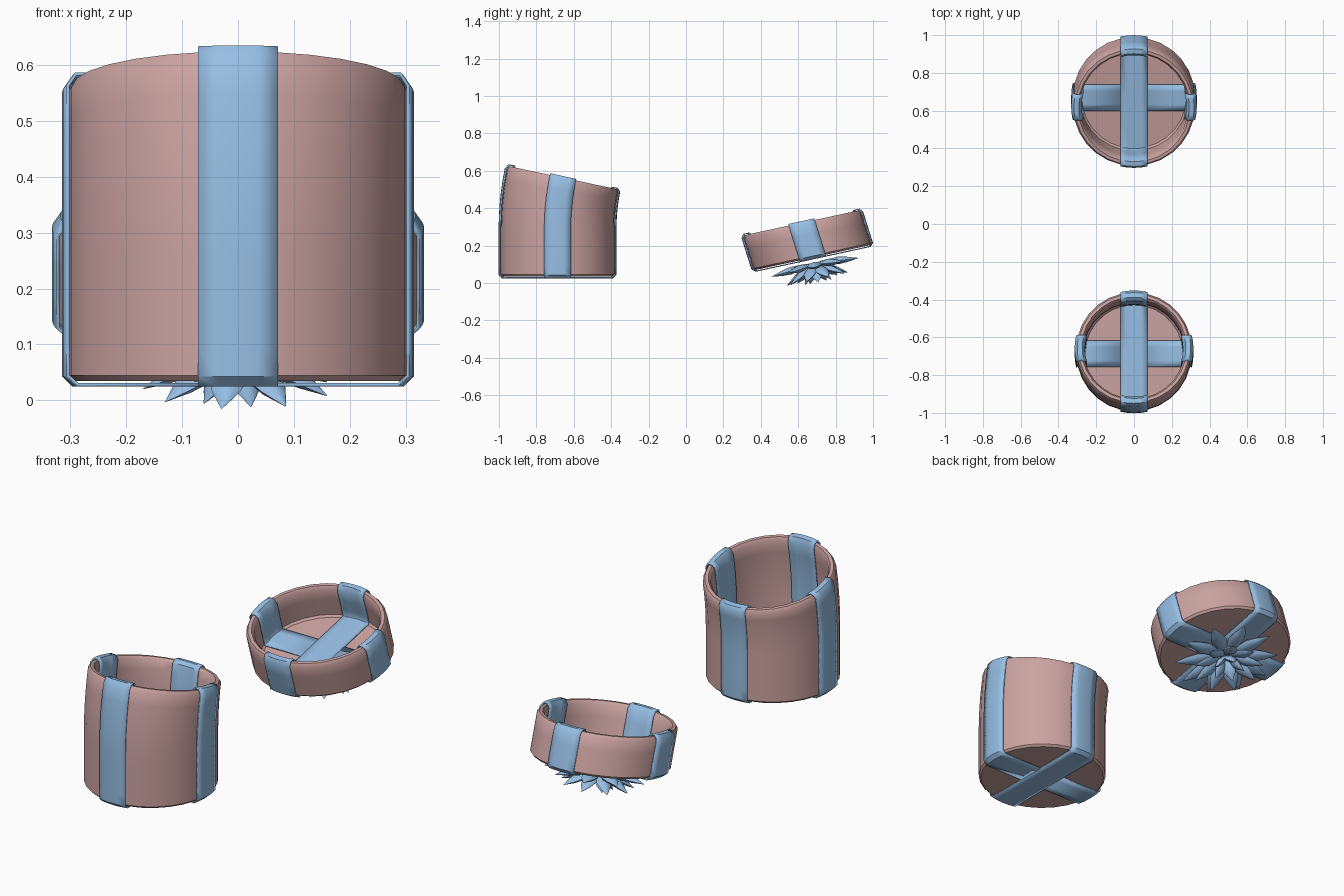
import bpy
import bmesh
from math import sin, cos, pi, sqrt, radians
from mathutils import Vector, Matrix

if "Cube" in bpy.data.objects:
    bpy.data.objects.remove(bpy.data.objects["Cube"])


def material(name, rgb):
    m = bpy.data.materials.new(name)
    m.use_nodes = True
    m.diffuse_color = (*rgb, 1)
    bsdf = m.node_tree.nodes["Principled BSDF"]
    bsdf.inputs["Base Color"].default_value = (*rgb, 1)
    bsdf.inputs["Roughness"].default_value = 0.7
    return m


PINK = material("dusty pink", (0.60, 0.37, 0.36))
BLUE = material("ribbon blue", (0.31, 0.52, 0.78))


def loft(bm, rows, closed):
    """Skin consecutive rows of points with quads."""
    grid = [[bm.verts.new(p) for p in row] for row in rows]
    n = len(grid[0])
    for a, b in zip(grid, grid[1:]):
        for i in range(n if closed else n - 1):
            j = (i + 1) % n
            bm.faces.new((a[i], a[j], b[j], b[i]))


def finish(bm, name, mat, angle=40):
    bmesh.ops.remove_doubles(bm, verts=bm.verts, dist=0.0002)
    bmesh.ops.recalc_face_normals(bm, faces=bm.faces)
    mesh = bpy.data.meshes.new(name)
    bm.to_mesh(mesh)
    bm.free()
    mesh.materials.append(mat)
    ob = bpy.data.objects.new(name, mesh)
    bpy.context.collection.objects.link(ob)
    bpy.ops.object.select_all(action='DESELECT')
    ob.select_set(True)
    bpy.context.view_layer.objects.active = ob
    bpy.ops.object.shade_smooth_by_angle(angle=radians(angle))
    return ob


def tub_profile(radius, height, wall, floor, steps):
    """Outline from the underside centre, over the rim, to the inner floor centre."""
    c = 0.010
    inner = radius - wall
    hs = [c + (height - 2.5 * c) * i / steps for i in range(steps + 1)]
    pts = [(0, 0), (radius - c, 0)]
    pts += [(radius, h) for h in hs]
    pts += [(radius - c, height), (inner + c, height)]
    pts += [(inner, h) for h in reversed(hs) if h > floor + c]
    pts += [(inner, floor + c), (inner - c, floor), (0, floor)]
    return pts


def tub(name, profile, place, sides=28):
    bm = bmesh.new()
    rows = [[place(r * cos(2 * pi * i / sides), r * sin(2 * pi * i / sides), h)
             for i in range(sides)] for r, h in profile]
    loft(bm, rows, True)
    return finish(bm, name, PINK)


def ribbons(name, profile, place, half=0.071, lift=0.007):
    """Four strips hugging the tub inside and out, meeting as a cross."""
    path = [Vector(p) for p in profile]
    lifted = []
    for i, p in enumerate(path):
        t = (path[min(i + 1, len(path) - 1)] - path[max(i - 1, 0)]).normalized()
        lifted.append(p + Vector((t.y, -t.x)) * lift)
    # keep the ends flat over the floors
    lifted[0].x = lifted[-1].x = 0
    bm = bmesh.new()
    for k in range(4):
        start = half if k % 2 else 0
        rows = []
        for r, h in lifted:
            row = []
            for u in (-half, -half / 2, 0, half / 2, half):
                d = max(start, sqrt(max(0, r * r - u * u)))
                q = Matrix.Rotation(k * pi / 2, 2) @ Vector((u, d))
                row.append(place(q.x, q.y, h))
            rows.append(row)
        loft(bm, rows, False)
    ob = finish(bm, name, BLUE)
    solid = ob.modifiers.new("thickness", 'SOLIDIFY')
    solid.thickness = 0.006
    solid.offset = 0
    return ob


# Box body: straight below, its upper half leaning back
def place_body(x, y, h):
    start, length, tilt = 0.25, 0.28, radians(12)
    bend_r = length / tilt
    a = max(0, h - start) / bend_r
    return Vector((x, -0.687 + bend_r - (bend_r - y) * cos(a),
                   0.035 + min(h, start) + (bend_r - y) * sin(a)))


body = tub_profile(0.305, 0.53, 0.036, 0.025, 10)
tub("box_body", body, place_body)
ribbons("box_ribbons", body, place_body)


# Lid: upside down, tilted and slightly sheared
LID_TILT = radians(12.2)


def place_lid(x, y, h):
    return Vector((x, 0.677 + y * cos(LID_TILT) - 0.30 * h,
                   0.136 + y * sin(LID_TILT) + 0.954 * h))


lid = tub_profile(0.323, 0.195, 0.036, 0.02, 3)
tub("lid", lid, place_lid)
ribbons("lid_ribbons", lid, place_lid)

# Bow: rings of pointed loops hanging below the lid
bm = bmesh.new()
frame = Matrix.Translation((0, 0.685, 0.105)) @ Matrix.Rotation(LID_TILT, 4, 'X')
stations = [(0.04, 0.1), (0.3, 0.65), (0.55, 1), (0.75, 0.7), (1, 0.03)]
# count, droop angle, length, half width
for ring, (count, droop, length, width) in enumerate(
        [(10, 5, 0.25, 0.040), (9, 27, 0.19, 0.036), (5, 54, 0.128, 0.032)]):
    for i in range(count):
        turn = 2 * pi * (i + 0.5 * ring) / count
        m = frame @ Matrix.Rotation(turn, 4, 'Z') @ Matrix.Rotation(radians(droop), 4, 'Y')
        rows = [[m @ Vector((length * t, width * s * cos(a), 0.5 * width * s * sin(a)))
                 for a in [2 * pi * j / 8 for j in range(8)]] for t, s in stations]
        loft(bm, rows, True)
finish(bm, "bow", BLUE, 50)
